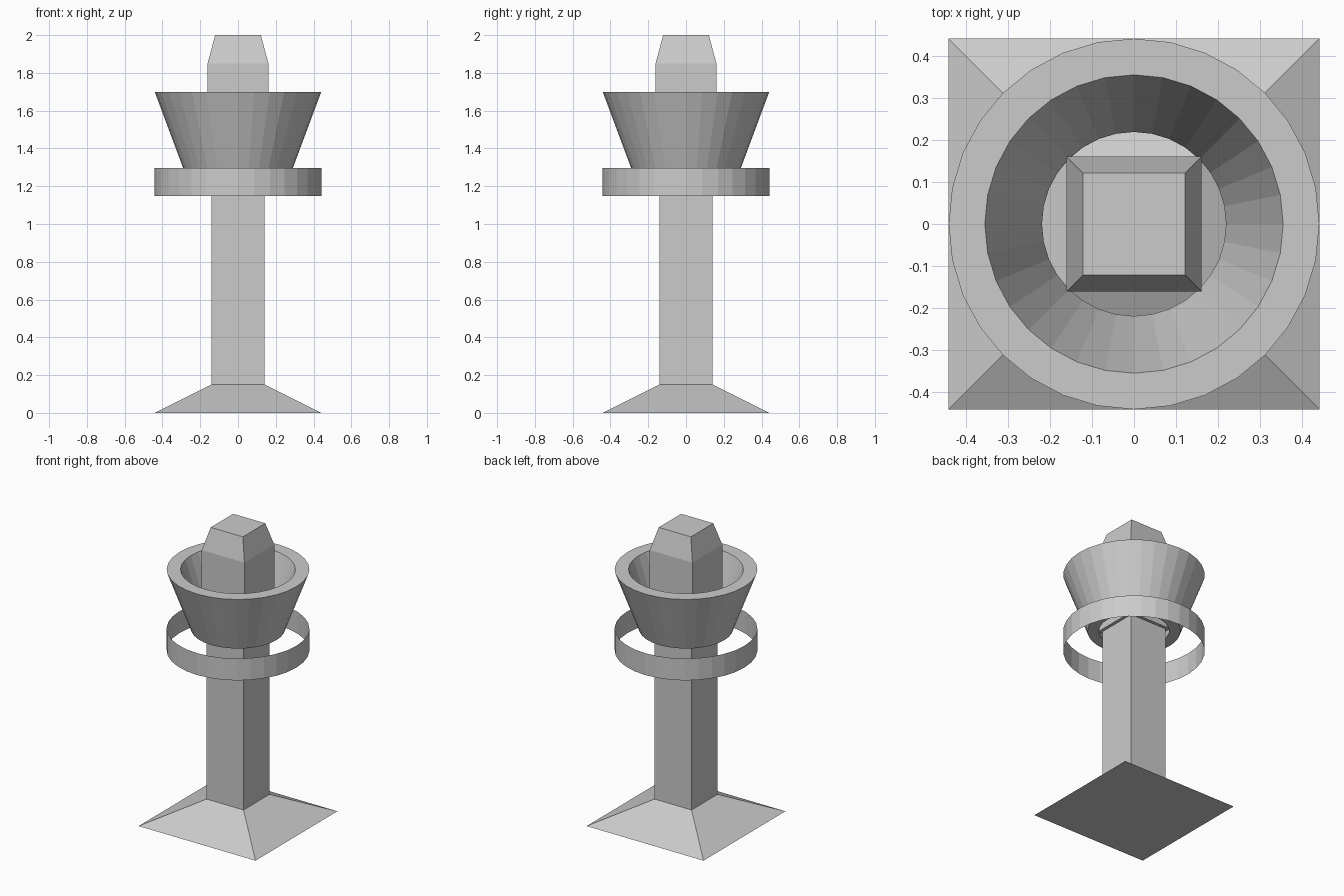
import bpy, bmesh, math

if "Cube" in bpy.data.objects:
    bpy.data.objects.remove(bpy.data.objects["Cube"])


def loft(name, profile, sides, start=0.0, closed=False, caps=False):
    """Sweep (radius, z) profile points around z with flat sides."""
    bm = bmesh.new()
    rings = []
    for r, z in profile:
        ring = []
        for i in range(sides):
            a = start + 2 * math.pi * i / sides
            ring.append(bm.verts.new((r * math.cos(a), r * math.sin(a), z)))
        rings.append(ring)
    pairs = list(zip(rings, rings[1:]))
    if closed:
        pairs.append((rings[-1], rings[0]))
    for lo, hi in pairs:
        for i in range(sides):
            j = (i + 1) % sides
            bm.faces.new((lo[i], lo[j], hi[j], hi[i]))
    if caps:
        bm.faces.new(rings[0][::-1])
        bm.faces.new(rings[-1])
    mesh = bpy.data.meshes.new(name)
    bm.to_mesh(mesh)
    bm.free()
    obj = bpy.data.objects.new(name, mesh)
    bpy.context.collection.objects.link(obj)
    return obj


def square(name, profile):
    """Square loft; profile gives half widths."""
    return loft(name, [(h * math.sqrt(2), z) for h, z in profile], 4,
                start=math.pi / 4, caps=True)


# Flared foot, square column and wider tapered head in one shaft
square("tower_shaft", [(0.441, 0), (0.14, 0.15), (0.14, 1.3),
                       (0.161, 1.3), (0.161, 1.85), (0.121, 2.0)])

# Hollow flaring cup, open at the bottom
loft("flared_cup", [(0.29, 1.295), (0.441, 1.7), (0.355, 1.7), (0.219, 1.295)],
     32, closed=True)

# Thin open band floating below the cup
loft("floating_ring", [(0.441, 1.148), (0.441, 1.297)], 32)
